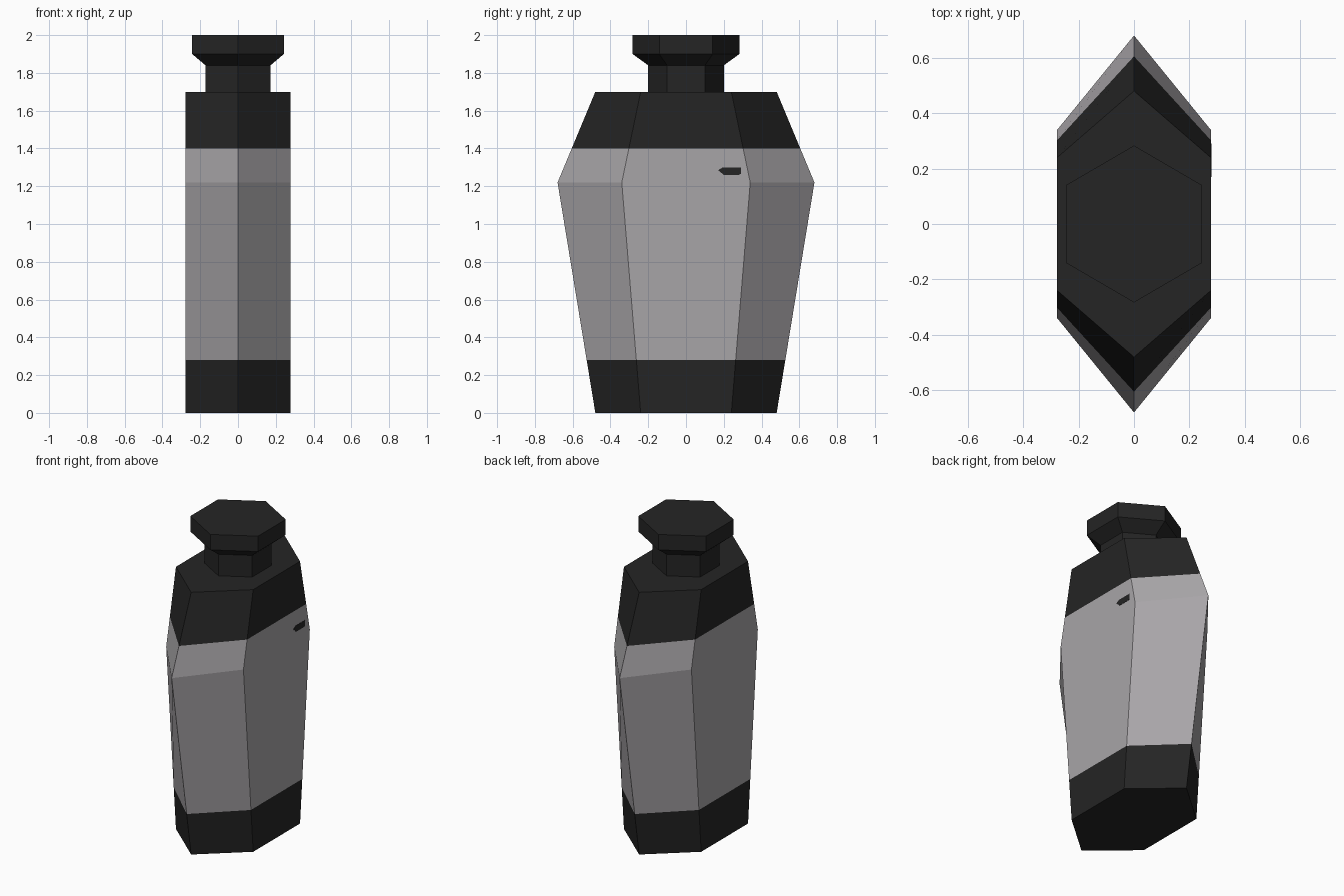
import bpy
import bmesh

cube = bpy.data.objects.get("Cube")
if cube:
    bpy.data.objects.remove(cube, do_unlink=True)


def make_material(name, colour):
    mat = bpy.data.materials.new(name)
    mat.use_nodes = True
    mat.diffuse_color = colour
    mat.node_tree.nodes["Principled BSDF"].inputs["Base Color"].default_value = colour
    return mat


grey = make_material("warm grey", (0.39, 0.375, 0.39, 1))
black = make_material("soft black", (0.018, 0.018, 0.018, 1))


def hexagon(bm, half_width, tip, z):
    """Ring pointed along y, with flat sides facing +x and -x."""
    outline = [(0, -tip), (half_width, -tip / 2), (half_width, tip / 2),
               (0, tip), (-half_width, tip / 2), (-half_width, -tip / 2)]
    return [bm.verts.new((x, y, z)) for x, y in outline]


def finish(bm, name, materials):
    bmesh.ops.recalc_face_normals(bm, faces=bm.faces)
    mesh = bpy.data.meshes.new(name)
    bm.to_mesh(mesh)
    bm.free()
    for mat in materials:
        mesh.materials.append(mat)
    obj = bpy.data.objects.new(name, mesh)
    bpy.context.collection.objects.link(obj)
    return obj


def loft(name, profile, materials, cuts=()):
    """Skin a stack of hexagons, then cut it level at the given heights."""
    bm = bmesh.new()
    rings = [hexagon(bm, *ring) for ring in profile]
    for low, high in zip(rings, rings[1:]):
        for i in range(6):
            j = (i + 1) % 6
            bm.faces.new((low[i], low[j], high[j], high[i]))
    bm.faces.new(rings[0])
    bm.faces.new(rings[-1])
    for z in cuts:
        bmesh.ops.bisect_plane(bm, geom=bm.verts[:] + bm.edges[:] + bm.faces[:],
                               plane_co=(0, 0, z), plane_no=(0, 0, 1))
    # Dark bands below the first cut and above the second
    if cuts:
        for face in bm.faces:
            z = face.calc_center_median().z
            face.material_index = 0 if cuts[0] < z < cuts[1] else 1
    return finish(bm, name, materials)


# Body: tapered hexagonal flask with dark base and shoulder
loft("body", [(0.277, 0.48, 0), (0.277, 0.68, 1.22), (0.277, 0.48, 1.7)],
     [grey, black], cuts=(0.28, 1.4))

# Neck and flared stopper
loft("neck_and_stopper",
     [(0.172, 0.2, 1.7), (0.172, 0.2, 1.84), (0.243, 0.283, 1.9), (0.243, 0.283, 2)],
     [black])

# Small dark mark on the left side only: thin plate with clipped corners
bm = bmesh.new()
outline = [(0.17, 1.285), (0.195, 1.3), (0.29, 1.3),
           (0.29, 1.265), (0.28, 1.26), (0.2, 1.26)]
plate = bm.faces.new([bm.verts.new((0.276, y, z)) for y, z in outline])
extruded = bmesh.ops.extrude_face_region(bm, geom=[plate])["geom"]
bmesh.ops.translate(bm, vec=(0.003, 0, 0),
                    verts=[v for v in extruded if isinstance(v, bmesh.types.BMVert)])
finish(bm, "side_mark", [black])
